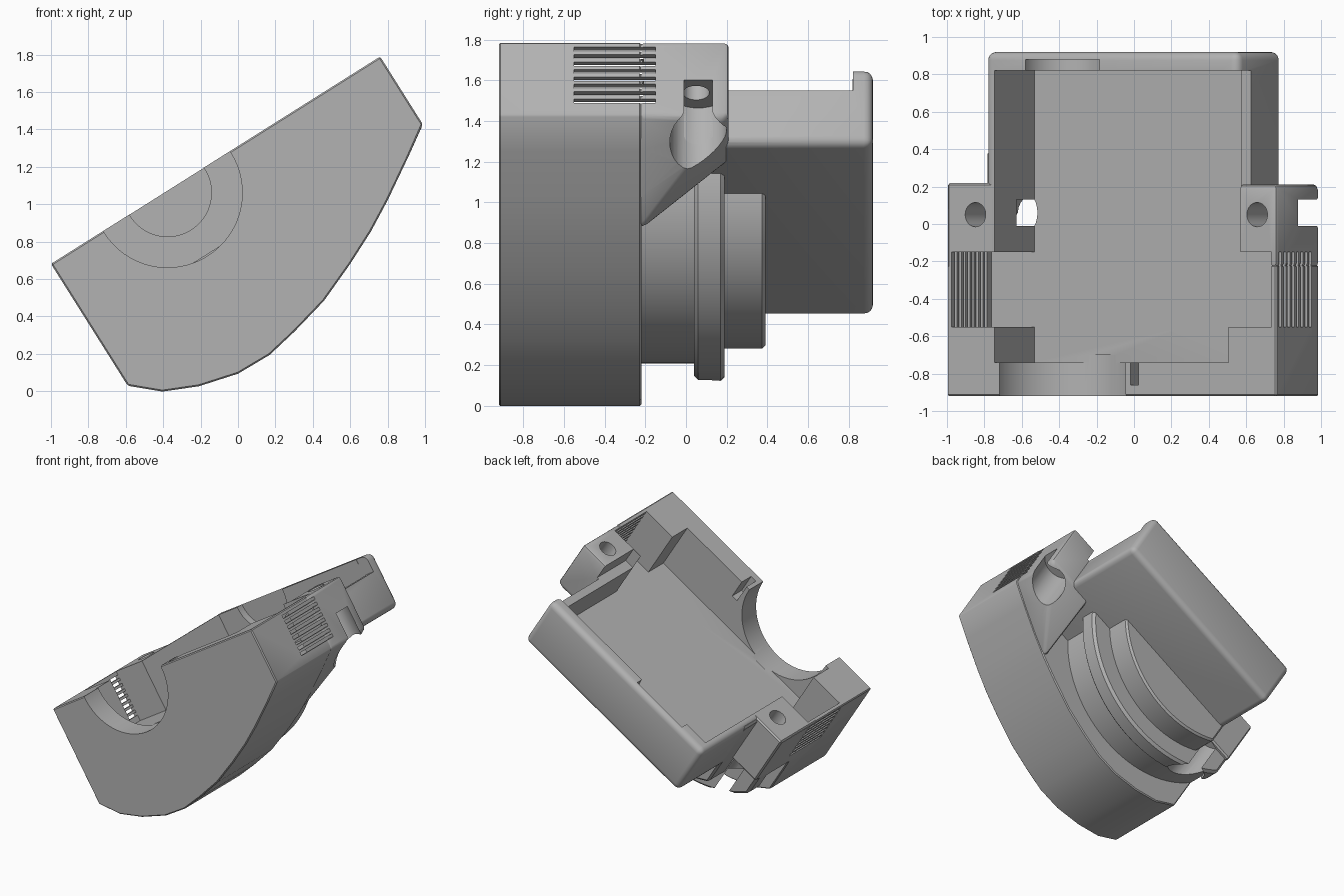
import bpy, bmesh
from math import sin, cos, pi, radians
from mathutils import Matrix

if "Cube" in bpy.data.objects:
    bpy.data.objects.remove(bpy.data.objects["Cube"], do_unlink=True)

# Everything is drawn with the open rim flat at height 0, then tilted
TILT = Matrix.Translation((-0.12, 0, 1.235)) @ Matrix.Rotation(radians(-32.2), 4, 'Y')
AXIS = (-0.31, -0.01)      # centre of the round opening and collars
REAR = 0.92                # half of the depth
FLOOR = -0.4
INNER = 0.74               # half width of the tray

grey = bpy.data.materials.new("plain grey")
grey.use_nodes = True
grey.diffuse_color = (0.45, 0.45, 0.45, 1)
grey.node_tree.nodes["Principled BSDF"].inputs["Base Color"].default_value = grey.diffuse_color


def finish(name, bm):
    bmesh.ops.recalc_face_normals(bm, faces=bm.faces)
    mesh = bpy.data.meshes.new(name)
    bm.to_mesh(mesh)
    bm.free()
    mesh.materials.append(grey)
    ob = bpy.data.objects.new(name, mesh)
    bpy.context.collection.objects.link(ob)
    ob.matrix_world = TILT
    return ob


def prism(name, points, y0, y1):
    """Extrude a cross-section along the depth."""
    bm = bmesh.new()
    face = bm.faces.new([bm.verts.new((u, y0, w)) for u, w in points])
    ext = bmesh.ops.extrude_face_region(bm, geom=[face])["geom"]
    verts = [v for v in ext if isinstance(v, bmesh.types.BMVert)]
    bmesh.ops.translate(bm, verts=verts, vec=(0, y1 - y0, 0))
    return finish(name, bm)


def block(name, u0, u1, y0, y1, w0, w1):
    return prism(name, [(u0, w0), (u1, w0), (u1, w1), (u0, w1)], y0, y1)


def disc(radius, steps=64):
    return [(AXIS[0] + radius * cos(2 * pi * i / steps),
             AXIS[1] + radius * sin(2 * pi * i / steps)) for i in range(steps)]


def half_disc(radius, left, steps=48):
    """Lower half of a disc, cut straight on the left side."""
    arc = [(AXIS[0] + radius * cos(pi * i / steps), AXIS[1] - radius * sin(pi * i / steps))
           for i in range(steps + 1)]
    arc = [p for p in arc if p[0] > left + 0.005]
    drop = (radius ** 2 - (left - AXIS[0]) ** 2) ** 0.5
    return arc + [(left, AXIS[1] - drop), (left, AXIS[1])]


def bore(name, u, y, radius, w0, w1):
    bm = bmesh.new()
    bmesh.ops.create_cone(bm, cap_ends=True, segments=32, radius1=radius, radius2=radius,
                          depth=w1 - w0, matrix=Matrix.Translation((u, y, (w0 + w1) / 2)))
    return finish(name, bm)


def bevel(ob, width, segments=1):
    mod = ob.modifiers.new("rounded edges", 'BEVEL')
    mod.width, mod.segments = width, segments
    mod.limit_method, mod.angle_limit = 'ANGLE', radians(40)
    return ob


# Front body with a curved belly
belly = [(-1.04, -0.77), (-0.9, -0.895), (-0.72, -0.975), (-0.506, -1.03), (-0.31, -1.035),
         (-0.13, -1.0), (0.09, -0.945), (0.313, -0.853), (0.5, -0.765), (0.664, -0.672),
         (0.88, -0.535), (1.04, -0.427)]
body = prism("front_body", belly + [(1.04, 0), (-1.04, 0)], -REAR, -0.22)
parts = [bevel(body, 0.008)]

# Stepped round collars under the tray
parts.append(prism("round_collar", half_disc(0.855, -1.04), -0.3, 0.08))
parts.append(bevel(prism("collar_flange", half_disc(0.94, -1.04), 0.04, 0.19), 0.02))
parts.append(bevel(prism("rear_collar", half_disc(0.78, -0.8), 0.1, 0.39), 0.015))

# Rear tray
parts.append(bevel(block("rear_tray", -0.8, 0.8, -0.3, REAR, -0.44, 0), 0.045, 4))

# Screw ears, the right-hand one blending into the belly
parts.append(bevel(block("right_ear", -1.04, -0.7, -0.3, 0.22, -0.44, 0), 0.012))
bm = bmesh.new()
for u, w in [p for p in belly if p[0] > 0.4] + [(0.5, 0), (1.04, 0)]:
    bm.verts.new((u, -0.23, w))
for u, w in [(0.62, -0.43), (1.04, -0.43), (1.04, 0), (0.62, 0)]:
    bm.verts.new((u, 0.21, w))
    bm.verts.new((u, 0.05, w))
bmesh.ops.convex_hull(bm, input=bm.verts)
bmesh.ops.dissolve_limit(bm, angle_limit=radians(1), verts=bm.verts, edges=bm.edges)
parts.append(bevel(finish("left_ear", bm), 0.02, 2))

# Cutters: tray hollow, vent bay, lowered side rim, front notch, round openings
cutters = [
    block("tray_hollow", -INNER, INNER, -0.74, 0.82, FLOOR, 0.2),
    block("vent_bay", -1.01, 1.01, -0.55, -0.15, FLOOR, 0.2),
    block("rim_step", 0.7, 0.815, -0.149, 0.821, -0.13, 0.2),
    block("rear_rim_step", 0.81, 0.9, 0.215, 0.821, -0.13, 0.2),
    block("rim_notch", 0.12, 0.17, -0.86, -0.7, -0.16, 0.2),
    prism("front_opening", disc(0.4), -1, -0.7),
    prism("rear_recess", disc(0.235), 0.8, 0.88),
]
# Screw holes with wide bores from below
for u in (-0.86, 0.92):
    cutters.append(bore("screw_hole", u, 0.05, 0.065, -0.4, 0.2))
    cutters.append(bore("screw_bore", u, 0.06, 0.14, -1.3, -0.22))
# Vent slots in both ends
for side in (-1.03, 1.03):
    for i in range(8):
        w = -0.03 - i * 0.043
        cutters.append(block("vent_slot", side - 0.05, side + 0.05, -0.55, -0.15, w - 0.024, w))

for ob in parts:
    for cutter in cutters:
        mod = ob.modifiers.new(cutter.name, 'BOOLEAN')
        mod.object, mod.operation, mod.solver = cutter, 'DIFFERENCE', 'EXACT'

# Bake the cuts, drop the cutters and shade
depsgraph = bpy.context.evaluated_depsgraph_get()
baked = [bpy.data.meshes.new_from_object(ob.evaluated_get(depsgraph)) for ob in parts]
for ob, mesh in zip(parts, baked):
    ob.modifiers.clear()
    ob.data = mesh
for cutter in cutters:
    bpy.data.objects.remove(cutter, do_unlink=True)
bpy.ops.object.select_all(action='DESELECT')
for ob in parts:
    ob.select_set(True)
bpy.context.view_layer.objects.active = parts[0]
bpy.ops.object.shade_smooth_by_angle(angle=radians(30))
